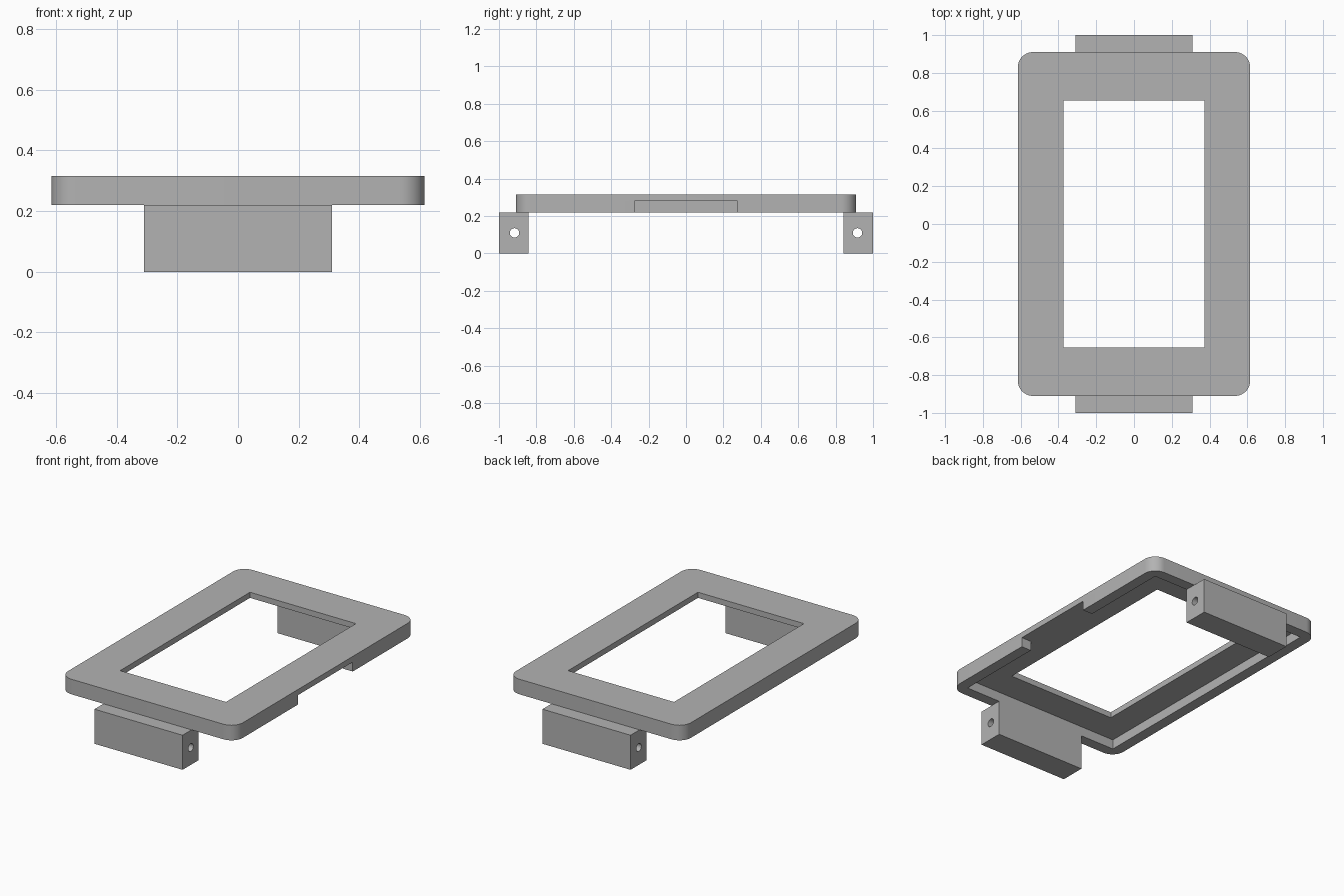
import bpy
import bmesh
import math
from mathutils import Matrix

default = bpy.data.objects.get("Cube")
if default:
    bpy.data.objects.remove(default, do_unlink=True)

grey = bpy.data.materials.new("plain grey")
grey.use_nodes = True
colour = (0.45, 0.45, 0.45, 1)
grey.diffuse_color = colour
grey.node_tree.nodes["Principled BSDF"].inputs["Base Color"].default_value = colour


def add_object(name, bm):
    mesh = bpy.data.meshes.new(name)
    bm.to_mesh(mesh)
    bm.free()
    obj = bpy.data.objects.new(name, mesh)
    bpy.context.collection.objects.link(obj)
    mesh.materials.append(grey)
    return obj


def box(name, low, high, radius=0):
    """Box between two corners, with optional rounded upright edges."""
    bm = bmesh.new()
    bmesh.ops.create_cube(bm, size=1)
    for v in bm.verts:
        v.co = [a + (b - a) * (c + 0.5) for a, b, c in zip(low, high, v.co)]
    if radius:
        upright = [e for e in bm.edges
                   if abs(e.verts[0].co.z - e.verts[1].co.z) > 0.01]
        bmesh.ops.bevel(bm, geom=upright, offset=radius, segments=10,
                        profile=0.5, affect='EDGES')
    return add_object(name, bm)


def rod(name, y, z, radius, length):
    """Cylinder lying along x."""
    bm = bmesh.new()
    place = Matrix.Translation((0, y, z)) @ Matrix.Rotation(math.pi / 2, 4, 'Y')
    bmesh.ops.create_cone(bm, cap_ends=True, segments=32, radius1=radius,
                          radius2=radius, depth=length, matrix=place)
    return add_object(name, bm)


def cut(obj, *cutters):
    """Subtract the cutters, bake the result and remove them."""
    for cutter in cutters:
        cutter.hide_render = True
        mod = obj.modifiers.new("cut", 'BOOLEAN')
        mod.operation = 'DIFFERENCE'
        mod.solver = 'EXACT'
        mod.object = cutter
    graph = bpy.context.evaluated_depsgraph_get()
    baked = bpy.data.meshes.new_from_object(obj.evaluated_get(graph))
    obj.modifiers.clear()
    obj.data = baked
    for cutter in cutters:
        bpy.data.objects.remove(cutter, do_unlink=True)


def smooth(obj):
    bpy.ops.object.select_all(action='DESELECT')
    obj.select_set(True)
    bpy.context.view_layer.objects.active = obj
    bpy.ops.object.shade_smooth_by_angle(angle=math.radians(30))


base, ceiling, top = 0.22, 0.28, 0.316

# Bezel plate: window, hollow underside and a notch in the +x rim
frame = box("bezel_frame", (-0.615, -0.91, base), (0.615, 0.91, top), 0.08)
cut(frame,
    box("window_cutter", (-0.373, -0.653, 0), (0.373, 0.653, 1)),
    box("recess_cutter", (-0.547, -0.842, 0), (0.547, 0.842, ceiling)),
    box("notch_cutter", (0.5, -0.275, 0), (0.8, 0.275, ceiling)))
smooth(frame)

# Hinge blocks under both short ends, each drilled lengthwise
for name, side in (("front_hinge_block", -1), ("back_hinge_block", 1)):
    near, far = sorted((side * 0.842, side))
    block = box(name, (-0.31, near, 0), (0.31, far, base))
    cut(block, rod("pin_hole_cutter", side * 0.917, 0.11, 0.025, 1))
    smooth(block)
